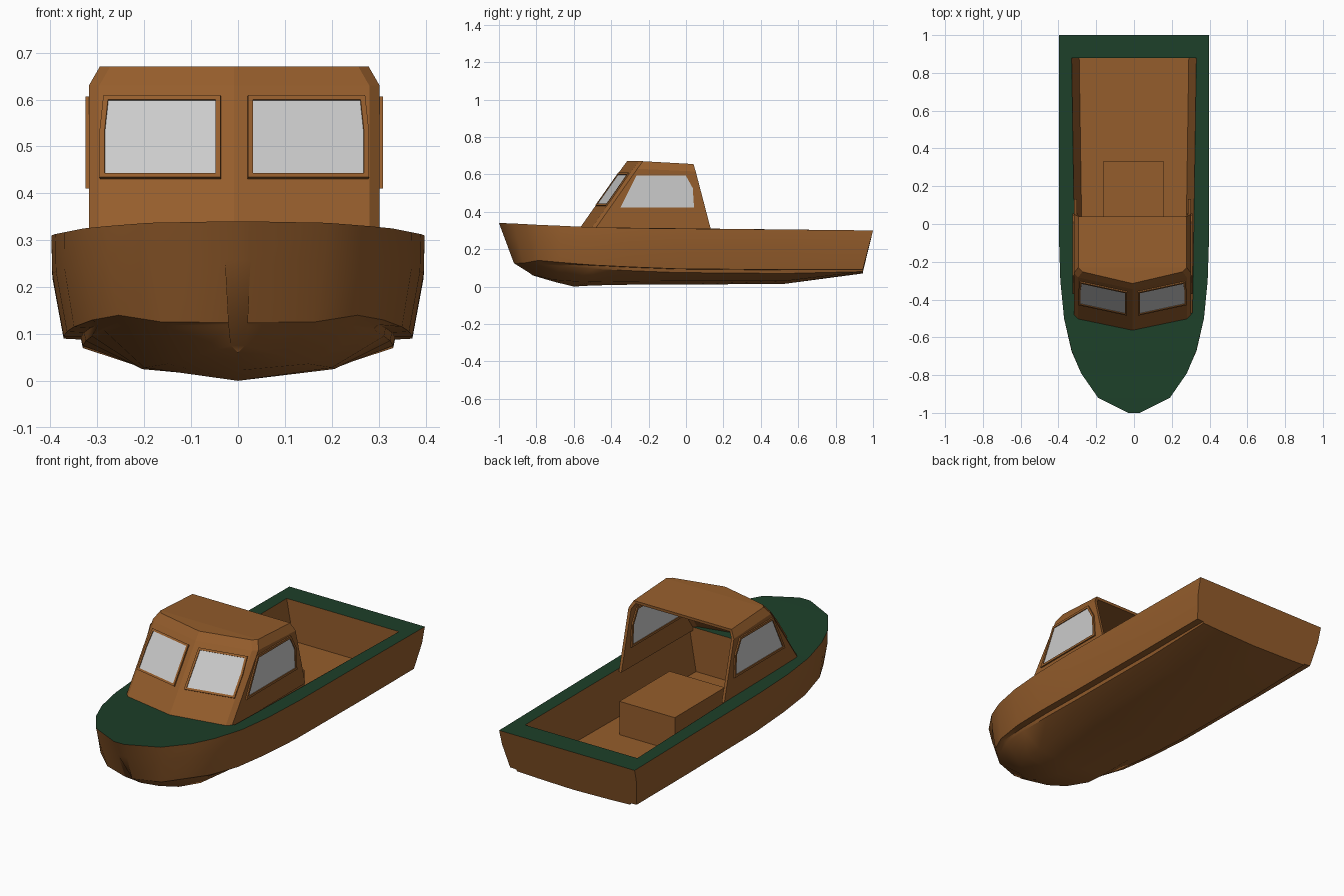
import bpy, bmesh, math
from mathutils import Vector

if "Cube" in bpy.data.objects:
    bpy.data.objects.remove(bpy.data.objects["Cube"])


def material(name, rgb):
    m = bpy.data.materials.new(name)
    m.diffuse_color = (*rgb, 1)
    m.use_nodes = True
    m.node_tree.nodes["Principled BSDF"].inputs["Base Color"].default_value = m.diffuse_color
    return m


BROWN = material("brown_paint", (0.30, 0.11, 0.025))
GREEN = material("green_deck", (0.012, 0.05, 0.022))


def build(name, verts, faces, mat=None, smooth=None, fix=True):
    me = bpy.data.meshes.new(name)
    me.from_pydata([tuple(v) for v in verts], [], faces)
    if fix:
        bm = bmesh.new()
        bm.from_mesh(me)
        bmesh.ops.remove_doubles(bm, verts=bm.verts, dist=1e-4)
        bmesh.ops.recalc_face_normals(bm, faces=bm.faces)
        bm.to_mesh(me)
        bm.free()
    ob = bpy.data.objects.new(name, me)
    bpy.context.collection.objects.link(ob)
    if mat:
        me.materials.append(mat)
    if smooth:
        bpy.ops.object.select_all(action='DESELECT')
        ob.select_set(True)
        bpy.context.view_layer.objects.active = ob
        bpy.ops.object.shade_smooth_by_angle(angle=math.radians(smooth))
    return ob


def thicken(ob, t, offset):
    mod = ob.modifiers.new("thickness", 'SOLIDIFY')
    mod.thickness, mod.offset, mod.use_even_offset = t, offset, True


def loft(rows):
    n = len(rows[0])
    verts = [p for r in rows for p in r]
    faces = [(i*n+j, i*n+j+1, (i+1)*n+j+1, (i+1)*n+j)
             for i in range(len(rows)-1) for j in range(n-1)]
    return verts, faces


# Hull stations: sheer (x,y,z), chine (x,y,z), bilge (x,y,z), keel (y,z)
S = [
    ((.03, -1.0, .34), (.02, -.92, .125), (.015, -.84, .075), (-.82, .06)),
    ((.19, -.92, .337), (.16, -.87, .125), (.09, -.79, .055), (-.76, .042)),
    ((.28, -.79, .33), (.255, -.79, .14), (.15, -.71, .036), (-.69, .022)),
    ((.33, -.67, .325), (.31, -.68, .13), (.20, -.6, .028), (-.6, .0)),
    ((.37, -.5, .317), (.35, -.5, .115), (.205, -.5, .025), (-.5, .006)),
    ((.39, -.3, .313), (.365, -.3, .105), (.21, -.3, .028), (-.3, .01)),
    ((.398, -.05, .31), (.372, -.05, .095), (.21, -.05, .03), (-.05, .01)),
    ((.398, .53, .305), (.372, .53, .09), (.21, .53, .03), (.53, .015)),
    ((.398, 1.0, .30), (.372, .945, .09), (.21, .945, .075), (.945, .07)),
]
rows = []
for i, (sh, ch, bi, ke) in enumerate(S):
    sh, ch, bi = Vector(sh), Vector(ch), Vector(bi)
    mid = ch.lerp(sh, .62)
    mid.x += .008 * min(1, sh.x / .3)
    if i > 3:     # stepped spray shelf along the chine
        a = Vector((ch.x * .9, ch.y, ch.z - .002))
        b = Vector((ch.x * .89, ch.y, ch.z - (.02 if i < 8 else .01)))
    else:
        a, b = ch.lerp(bi, .1), ch.lerp(bi, .2)
    half = [bi, b, a, ch, mid, sh]
    rows.append([Vector((-p.x, p.y, p.z)) for p in reversed(half)]
                + [Vector((0, *ke))] + half)
v, f = loft(rows)
n = len(rows[0])
f += [tuple(range(n)), tuple(range(len(v) - n, len(v)))]
build("hull", v, f, BROWN, 30)


# Deck with the cockpit opening
def sheer(y):
    for (a, *_), (b, *_) in zip(S, S[1:]):
        if y <= b[1]:
            t = (y - a[1]) / (b[1] - a[1])
            return Vector(a).lerp(Vector(b), t)
    return Vector(S[-1][0])


Y0, Y1 = -.47, .88


def inner(y):
    return .31 + .02 * (y - Y0) / (Y1 - Y0)


dv, df = [], []
ys = [s[0][1] for s in S]
cuts = sorted(ys + [Y0, Y1])
for s in (-1, 1):
    for ya, yb in zip(cuts, cuts[1:]):
        a, b = sheer(ya), sheer(yb)
        is_side = Y0 <= ya < Y1
        splits = [(0, inner)] if is_side else [(0, inner), (1, None)]
        for k, fn in splits:
            xa = [a.x, min(a.x, inner(ya)), 0]
            xb = [b.x, min(b.x, inner(yb)), 0]
            q = [(xa[k], a), (xa[k+1], a), (xb[k+1], b), (xb[k], b)]
            q = [(s * x, p.y, p.z) for x, p in q]
            if abs(q[0][0] - q[1][0]) < 1e-4 and abs(q[2][0] - q[3][0]) < 1e-4:
                continue
            if q[0][0] == q[1][0]:
                q.pop(0)
            df.append(tuple(range(len(dv), len(dv) + len(q))))
            dv += q
build("deck", dv, df, GREEN)

# Cockpit well: walls and floor
FLOOR = .085
za, zb = sheer(Y0).z, sheer(Y1).z
cv = [(-.31, Y0, za), (.31, Y0, za), (.33, Y1, zb), (-.33, Y1, zb),
      (-.27, Y0, FLOOR), (.27, Y0, FLOOR), (.29, Y1, FLOOR), (-.29, Y1, FLOOR)]
build("cockpit_well", cv, [(0, 1, 5, 4), (1, 2, 6, 5), (2, 3, 7, 6),
                           (3, 0, 4, 7), (4, 5, 6, 7)], BROWN)

# Engine box
bv = [(x, y, z) for z in (FLOOR - .005, .262) for x, y in
      ((-.165, -.09), (.16, -.09), (.16, .33), (-.165, .33))]
build("engine_box", bv, [(0, 1, 2, 3), (4, 5, 6, 7), (0, 1, 5, 4), (1, 2, 6, 5),
                         (2, 3, 7, 6), (3, 0, 4, 7)], BROWN)

# Cabin shell, open at the back, with a V-shaped windscreen
CX, WALL = -.008, .015
levels = [(.305, .31, .133, -.573), (.63, .31, .052, -.345), (.67, .287, .04, -.315)]
crow = []
for z, w, yb, yf in levels:
    zb = z - (.015 if z > .6 else 0)
    half = [(0, yf, z), (w - .022, yf + .062, z), (w, yf + .085, z), (w, yb, zb)]
    crow.append([Vector((CX - x, y, q)) for x, y, q in reversed(half)]
                + [Vector((CX + x, y, q)) for x, y, q in half[1:]])
v, f = loft(crow)
k = 2 * len(crow[0])
f += [(k, k+1, k+5, k+6), (k+1, k+2, k+4, k+5), (k+2, k+3, k+4)]
cabin = build("cabin", v, f, BROWN)
bm = bmesh.new()
bm.from_mesh(cabin.data)
bm.faces.ensure_lookup_table()
if max(bm.faces, key=lambda q: q.calc_center_median().z).normal.z < 0:
    bmesh.ops.reverse_faces(bm, faces=bm.faces)
bm.to_mesh(cabin.data)
bm.free()
thicken(cabin, WALL, -1)


# Windows: inset frame plus glass set through the wall
def window(name, pts, rim):
    pts = [Vector(p) for p in pts]
    c = sum(pts, Vector()) / len(pts)
    nrm = (pts[1] - pts[0]).cross(pts[2] - pts[0]).normalized()
    if nrm.dot(c - Vector((CX, -.1, .45))) < 0:
        nrm.negate()
    pts = [p - nrm * WALL / 2 for p in pts]
    bm = bmesh.new()
    face = bm.faces.new([bm.verts.new(p) for p in pts])
    bm.normal_update()
    bmesh.ops.inset_region(bm, faces=[face], thickness=rim, use_even_offset=True,
                           use_boundary=True)
    glass = [q.co.copy() for q in face.verts]
    bm.faces.remove(face)
    bm.verts.index_update()
    fv = [q.co.copy() for q in bm.verts]
    ff = [tuple(q.index for q in g.verts) for g in bm.faces]
    bm.free()
    thicken(build(name + "_frame", fv, ff, BROWN), .03, 0)
    thicken(build(name + "_glass", glass, [tuple(range(len(glass)))]), .021, 0)


def screen_y(x, z):
    return -.573 + (z - .305) * .228 / .325 + x * .062 / .288


FRONT = [(.028, .43), (.028, .605), (.278, .605), (.286, .53), (.286, .43)]
SIDE = [(-.37, .41), (-.272, .607), (.005, .607), (.048, .53), (.056, .41)]
for s, label in ((-1, "left"), (1, "right")):
    window(label + "_windscreen", [(CX + s*x, screen_y(x, z), z) for x, z in FRONT], .011)
    window(label + "_side_window", [(CX + s*.31, y, z) for y, z in SIDE], .012)
